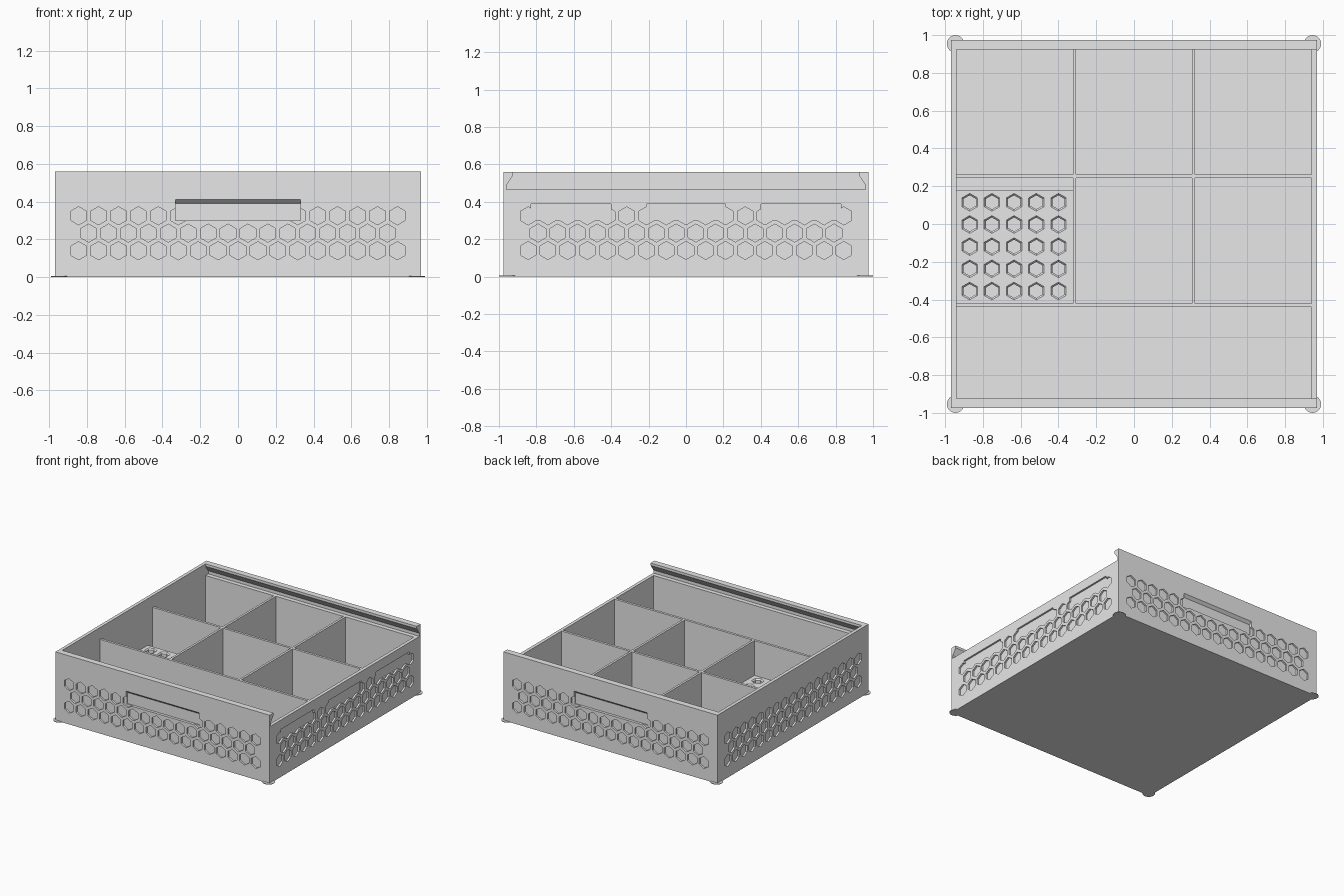
import bpy, bmesh, math
from mathutils import Matrix, Vector

if "Cube" in bpy.data.objects:
    bpy.data.objects.remove(bpy.data.objects["Cube"])

W, D, H = 0.968, 0.975, 0.56      # half width, half depth, height
RIM = 0.465                       # height of dividers and of the open right side
INX, INY, FLOOR = 0.941, 0.925, 0.025
POCKET = 0.014                    # depth of the wall pattern

grey = bpy.data.materials.new("light_grey")
grey.diffuse_color = (0.8, 0.8, 0.8, 1)
grey.use_nodes = True
grey.node_tree.nodes["Principled BSDF"].inputs["Base Color"].default_value = grey.diffuse_color


def finish(name, bm):
    bmesh.ops.recalc_face_normals(bm, faces=bm.faces)
    me = bpy.data.meshes.new(name)
    bm.to_mesh(me)
    bm.free()
    ob = bpy.data.objects.new(name, me)
    bpy.context.collection.objects.link(ob)
    me.materials.append(grey)
    return ob


def add_box(bm, x0, x1, y0, y1, z0, z1):
    m = Matrix.Translation(((x0 + x1) / 2, (y0 + y1) / 2, (z0 + z1) / 2))
    bmesh.ops.create_cube(bm, size=1, matrix=m @ Matrix.Diagonal((x1 - x0, y1 - y0, z1 - z0, 1)))


def box(name, *dims):
    bm = bmesh.new()
    add_box(bm, *dims)
    return finish(name, bm)


def add_prism(bm, pts, offset):
    """Extrude a closed outline along an offset."""
    face = bm.faces.new([bm.verts.new(p) for p in pts])
    res = bmesh.ops.extrude_face_region(bm, geom=[face], use_keep_orig=True)
    moved = [v for v in res["geom"] if isinstance(v, bmesh.types.BMVert)]
    bmesh.ops.translate(bm, verts=moved, vec=offset)


def cut(target, cutter):
    mod = target.modifiers.new("cut", "BOOLEAN")
    mod.operation, mod.solver, mod.object = "DIFFERENCE", "EXACT", cutter
    bpy.context.view_layer.update()
    dg = bpy.context.evaluated_depsgraph_get()
    me = bpy.data.meshes.new_from_object(target.evaluated_get(dg))
    target.modifiers.clear()
    target.data = me
    bpy.data.objects.remove(cutter)


def wall_frame(angle, dist):
    """Local x along the wall, local y inward, z up; angle 0 is the front."""
    return Matrix.Rotation(angle, 4, "Z") @ Matrix.Translation((0, -dist, 0))


FRONT, RIGHT = wall_frame(0, D), wall_frame(math.pi / 2, W)
BACK, LEFT = wall_frame(math.pi, D), wall_frame(-math.pi / 2, W)

# Tray body with its cavity
body = box("tray_body", -W, W, -D, D, 0, H)
cut(body, box("cavity_cutter", -INX, INX, -INY, INY, FLOOR, 1))

# Dovetail lid slot, open at the right side
bm = bmesh.new()
half = [(0.925, 0.7), (0.925, 0.54), (0.96, 0.49), (0.96, RIM)]
outline = [(-INX, y, z) for y, z in half] + [(-INX, -y, z) for y, z in reversed(half)]
add_prism(bm, outline, (INX + 1.1, 0, 0))
cut(body, finish("lid_slot_cutter", bm))

# Honeycomb pockets on all four walls
bm = bmesh.new()
for frame in (FRONT, RIGHT, BACK, LEFT):
    for z, count in ((0.14, 17), (0.233, 16), (0.325, 17)):
        for i in range(count):
            cx = (i - (count - 1) / 2) * 0.1055
            if frame in (FRONT, BACK) and z > 0.3 and abs(cx) < 0.3:
                continue
            pts = []
            for k in range(6):
                a = math.pi / 6 + k * math.pi / 3
                pts.append(frame @ Vector((cx + 0.048 * math.cos(a), -0.02, z + 0.048 * math.sin(a))))
            add_prism(bm, pts, frame.to_3x3() @ Vector((0, 0.02 + POCKET, 0)))
cut(body, finish("honeycomb_cutter", bm))

# Finger pulls with a slanted upper edge on front and back
bm = bmesh.new()
for frame in (FRONT, BACK):
    prof = [(-0.01, 0.30), (0.022, 0.30), (0.022, 0.39), (0, 0.41), (-0.01, 0.41)]
    pts = [frame @ Vector((-0.33, y, z)) for y, z in prof]
    add_prism(bm, pts, frame.to_3x3() @ Vector((0.66, 0, 0)))
cut(body, finish("finger_pull_cutter", bm))

# Label recesses on the right wall
bm = bmesh.new()
for x0, x1 in ((-0.83, -0.40), (-0.21, 0.21), (0.40, 0.83)):
    add_box(bm, W - POCKET - 0.0005, W + 0.02, x0, x1, 0.30, 0.388)
cut(body, finish("label_recess_cutter", bm))

# Cross dividers and short dividers
for name, y in (("front_divider", -0.43), ("rear_divider", 0.253)):
    box(name, -INX - 0.005, INX + 0.005, y - 0.01, y + 0.01, FLOOR - 0.005, RIM)
for side, x in (("left", -0.315), ("right", 0.315)):
    for part, y0, y1 in (("middle", -0.425, 0.248), ("rear", 0.258, INY + 0.005)):
        box(f"{side}_{part}_divider", x - 0.009, x + 0.009, y0, y1, FLOOR - 0.005, RIM)

# Bit holder block with chamfered hexagonal sockets
block = box("bit_holder", -INX, -0.324, -0.42, 0.18, FLOOR - 0.005, 0.18)
bm = bmesh.new()
for i in range(5):
    for j in range(5):
        c = Vector((-0.87 + i * 0.1175, -0.355 + j * 0.1175, 0))
        rings = []
        for r, z in ((0.037, 0.04), (0.037, 0.17), (0.047, 0.18), (0.047, 0.2)):
            rings.append([bm.verts.new(c + Vector((r * math.sin(k * math.pi / 3),
                                                   r * math.cos(k * math.pi / 3), z)))
                          for k in range(6)])
        bm.faces.new(rings[0])
        bm.faces.new(rings[-1])
        for a, b in zip(rings, rings[1:]):
            for k in range(6):
                n = (k + 1) % 6
                bm.faces.new((a[k], a[n], b[n], b[k]))
cut(block, finish("socket_cutter", bm))

# Thin round pads under the corners
for i, (sx, sy) in enumerate(((-1, -1), (1, -1), (1, 1), (-1, 1))):
    bm = bmesh.new()
    bmesh.ops.create_cone(bm, cap_ends=True, segments=32, radius1=0.046, radius2=0.046, depth=0.005,
                          matrix=Matrix.Translation((sx * 0.945, sy * 0.954, 0.0025)))
    finish(f"corner_pad_{i + 1}", bm)
